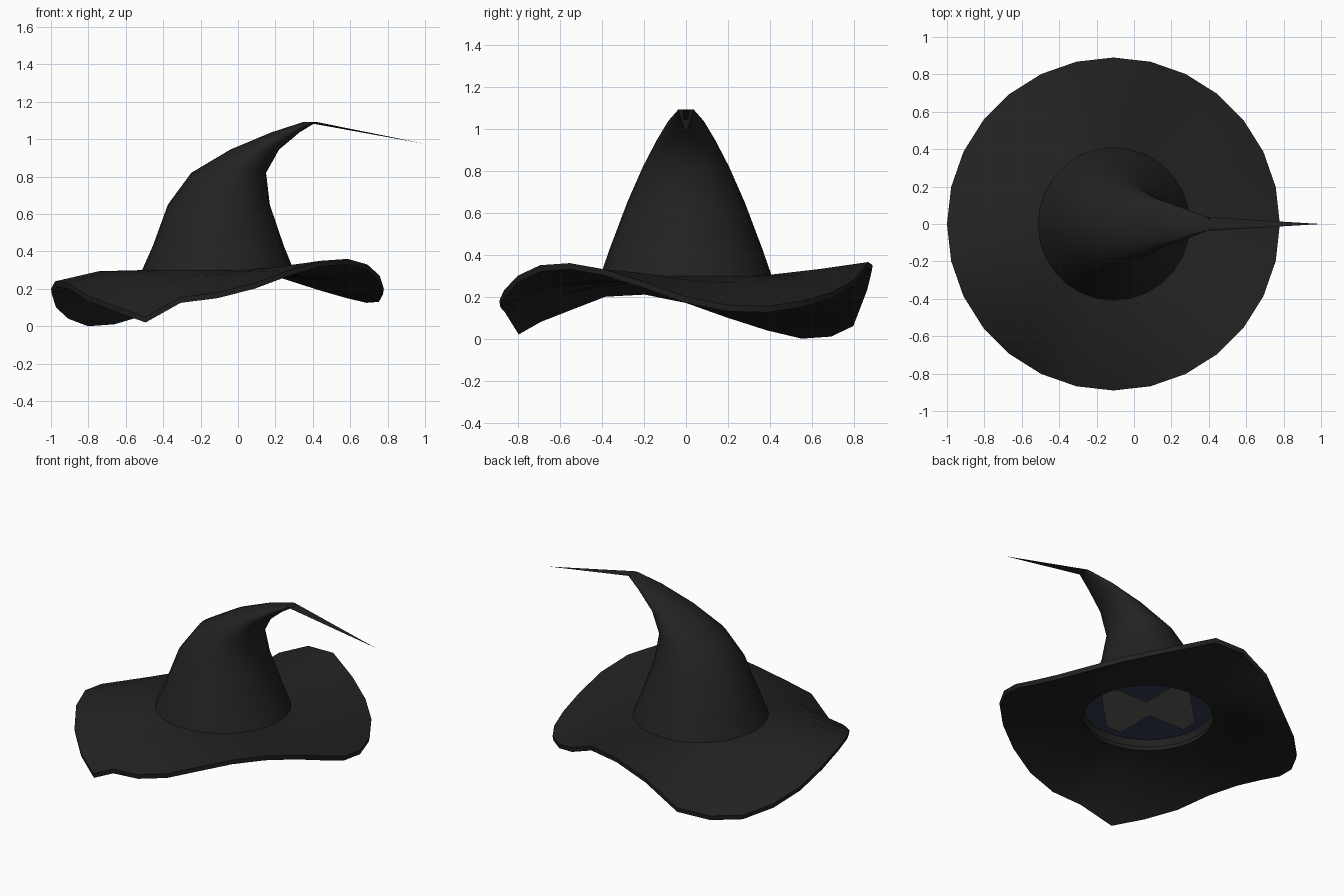
import bpy, bmesh, math

if "Cube" in bpy.data.objects:
    bpy.data.objects.remove(bpy.data.objects["Cube"], do_unlink=True)

SIDES = 28
CX = -0.11          # axis of brim and crown base
BASE_Z = 0.30


def material(name, color):
    m = bpy.data.materials.new(name)
    m.use_nodes = True
    m.diffuse_color = (*color, 1)
    bsdf = m.node_tree.nodes["Principled BSDF"]
    bsdf.inputs["Base Color"].default_value = (*color, 1)
    bsdf.inputs["Roughness"].default_value = 0.9
    return m


black = material("black felt", (0.016, 0.016, 0.016))
navy = material("navy lining", (0.036, 0.044, 0.085))
grey = material("grey lining", (0.11, 0.11, 0.095))


def finish(bm, name, mat, smooth=None):
    bmesh.ops.recalc_face_normals(bm, faces=bm.faces)
    mesh = bpy.data.meshes.new(name)
    bm.to_mesh(mesh)
    bm.free()
    mesh.materials.append(mat)
    obj = bpy.data.objects.new(name, mesh)
    bpy.context.collection.objects.link(obj)
    if smooth:
        bpy.ops.object.select_all(action="DESELECT")
        bpy.context.view_layer.objects.active = obj
        obj.select_set(True)
        bpy.ops.object.shade_smooth_by_angle(angle=math.radians(smooth))
    return obj


def ring(bm, cx, rx, ry, height):
    """Loop of vertices; height is a function of the vertex number."""
    loop = []
    for k in range(SIDES):
        a = math.tau * k / SIDES
        loop.append(bm.verts.new((cx + rx * math.cos(a), ry * math.sin(a), height(k))))
    return loop


def bridge(bm, a, b):
    for k in range(SIDES):
        n = (k + 1) % SIDES
        bm.faces.new((a[k], a[n], b[n], b[k]))


# Wavy brim: upper rim heights going round from +x
rim = [.20, .16, .155, .18, .22, .28, .365, .35, .26, .09, .04, .03, .07, .13,
       .20, .24, .23, .165, .11, .05, .155, .18, .23, .30, .35, .36, .33, .27]
THICK = 0.03


def middle(k):
    return (BASE_Z + rim[k]) / 2 + 0.2 * (0.36 - rim[k])


bm = bmesh.new()
loops = [
    ring(bm, CX, .40, .40, lambda k: BASE_Z),
    ring(bm, CX, .65, .65, middle),
    ring(bm, CX, .89, .89, lambda k: rim[k]),
    ring(bm, CX, .885, .885, lambda k: rim[k] - THICK),
    ring(bm, CX, .65, .65, lambda k: middle(k) - THICK),
    ring(bm, CX, .39, .39, lambda k: BASE_Z - THICK),
]
for a, b in zip(loops, loops[1:] + loops[:1]):
    bridge(bm, a, b)
finish(bm, "brim", black, 45)

# Bent crown: (left x, right x, half depth, height) per ring, ending in a spike
profile = [(-.515, .30, .41, .295), (-.455, .245, .363, .43), (-.375, .17, .28, .65),
           (-.25, .15, .205, .82), (-.04, .22, .14, .945), (.18, .33, .085, 1.037),
           (.35, .42, .037, 1.092)]
bm = bmesh.new()
loops = [ring(bm, (l + r) / 2, (r - l) / 2, d, lambda k, z=z: z) for l, r, d, z in profile]
for a, b in zip(loops, loops[1:]):
    bridge(bm, a, b)
tip = bm.verts.new((1.0, 0, .975))
for k in range(SIDES):
    bm.faces.new((loops[-1][k], loops[-1][(k + 1) % SIDES], tip))
finish(bm, "crown", black, 50)

# Lining disc closing the head opening
bm = bmesh.new()
bm.faces.new(ring(bm, CX, .385, .385, lambda k: .34))
finish(bm, "lining", navy)

# Cross on the lining, two arms joined into one flat outline
bm = bmesh.new()
w, s = .055, .32
corner = [(s, -w), (s, w), (w, w)]
outline = []
for q in range(4):
    c, n = round(math.cos(q * math.pi / 2)), round(math.sin(q * math.pi / 2))
    outline += [bm.verts.new((CX + x * c - y * n, x * n + y * c, .335)) for x, y in corner]
face = bm.faces.new(outline)
bmesh.ops.triangulate(bm, faces=[face])
cross = finish(bm, "lining_cross", grey)
solid = cross.modifiers.new("thickness", "SOLIDIFY")
solid.thickness = 0.004
